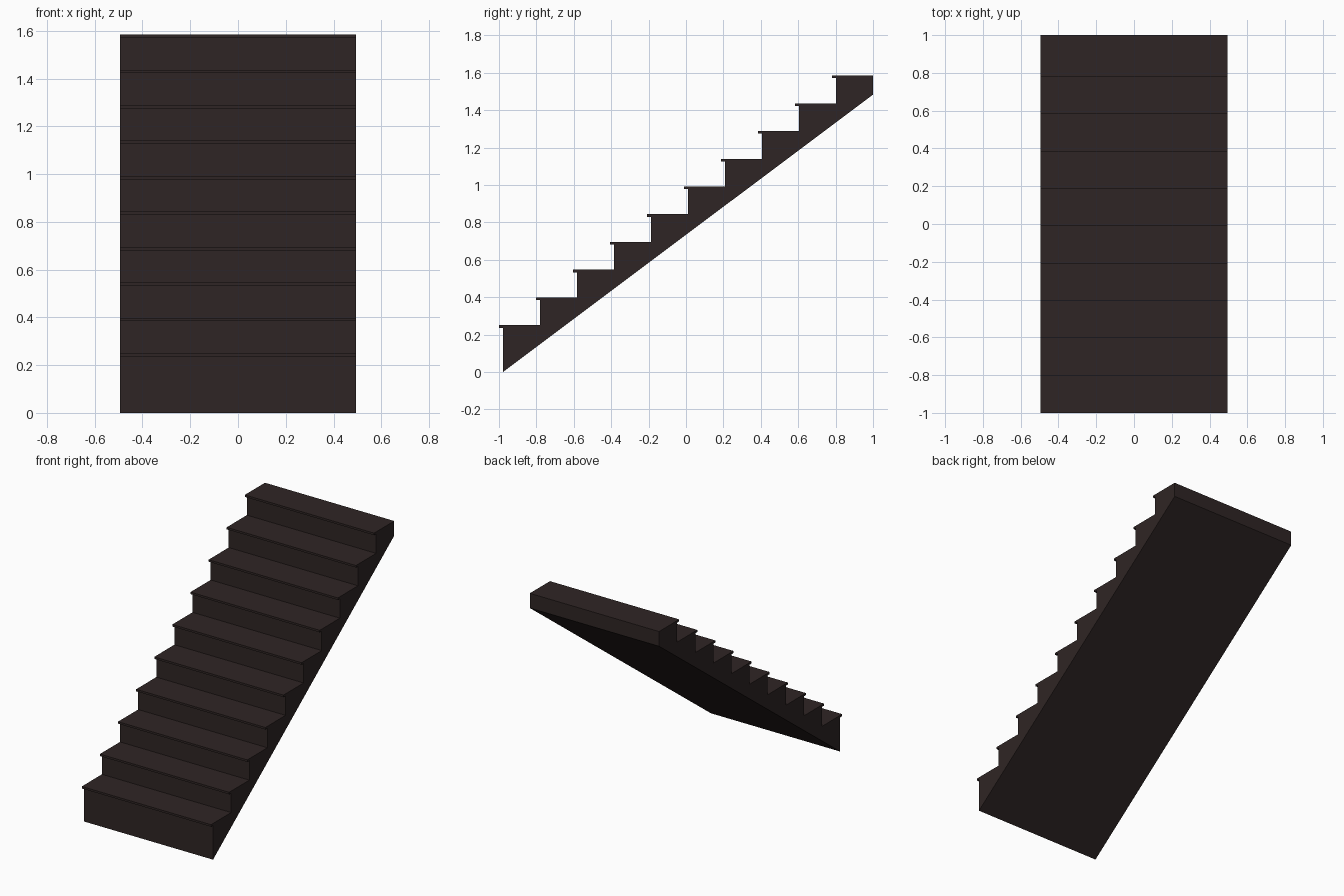
import bpy, bmesh

if "Cube" in bpy.data.objects:
    bpy.data.objects.remove(bpy.data.objects["Cube"])

STEPS = 10
HALF_WIDTH = 0.494
NOSE = 0.022          # tread overhang in front of the riser
THICK = 0.014         # tread nosing thickness
Y0, Y1 = -1.0 + NOSE, 1.0
RUN = (Y1 - Y0) / STEPS
RISE = 0.1483
FIRST = 0.25          # height of the first tread

# Side profile: sloped underside, then risers with overhanging treads
profile = [(Y1, RISE * STEPS), (Y0, 0.0)]
for i in range(STEPS):
    y = Y0 + i * RUN
    top = FIRST + i * RISE
    if i:
        profile.append((y, top - RISE))
    profile += [(y, top - THICK), (y - NOSE, top - THICK), (y - NOSE, top)]
profile.append((Y1, FIRST + (STEPS - 1) * RISE))

# Extrude the profile across the width
bm = bmesh.new()
face = bm.faces.new([bm.verts.new((-HALF_WIDTH, y, z)) for y, z in profile])
ext = bmesh.ops.extrude_face_region(bm, geom=[face])
moved = [g for g in ext["geom"] if isinstance(g, bmesh.types.BMVert)]
bmesh.ops.translate(bm, verts=moved, vec=(2 * HALF_WIDTH, 0, 0))
bmesh.ops.recalc_face_normals(bm, faces=bm.faces[:])

mesh = bpy.data.meshes.new("staircase")
bm.to_mesh(mesh)
bm.free()

# Dark stained wood
wood = bpy.data.materials.new("dark_brown_wood")
wood.diffuse_color = (0.028, 0.0185, 0.0178, 1.0)
wood.use_nodes = True
wood.node_tree.nodes["Principled BSDF"].inputs["Base Color"].default_value = wood.diffuse_color
mesh.materials.append(wood)

stairs = bpy.data.objects.new("staircase", mesh)
bpy.context.collection.objects.link(stairs)
